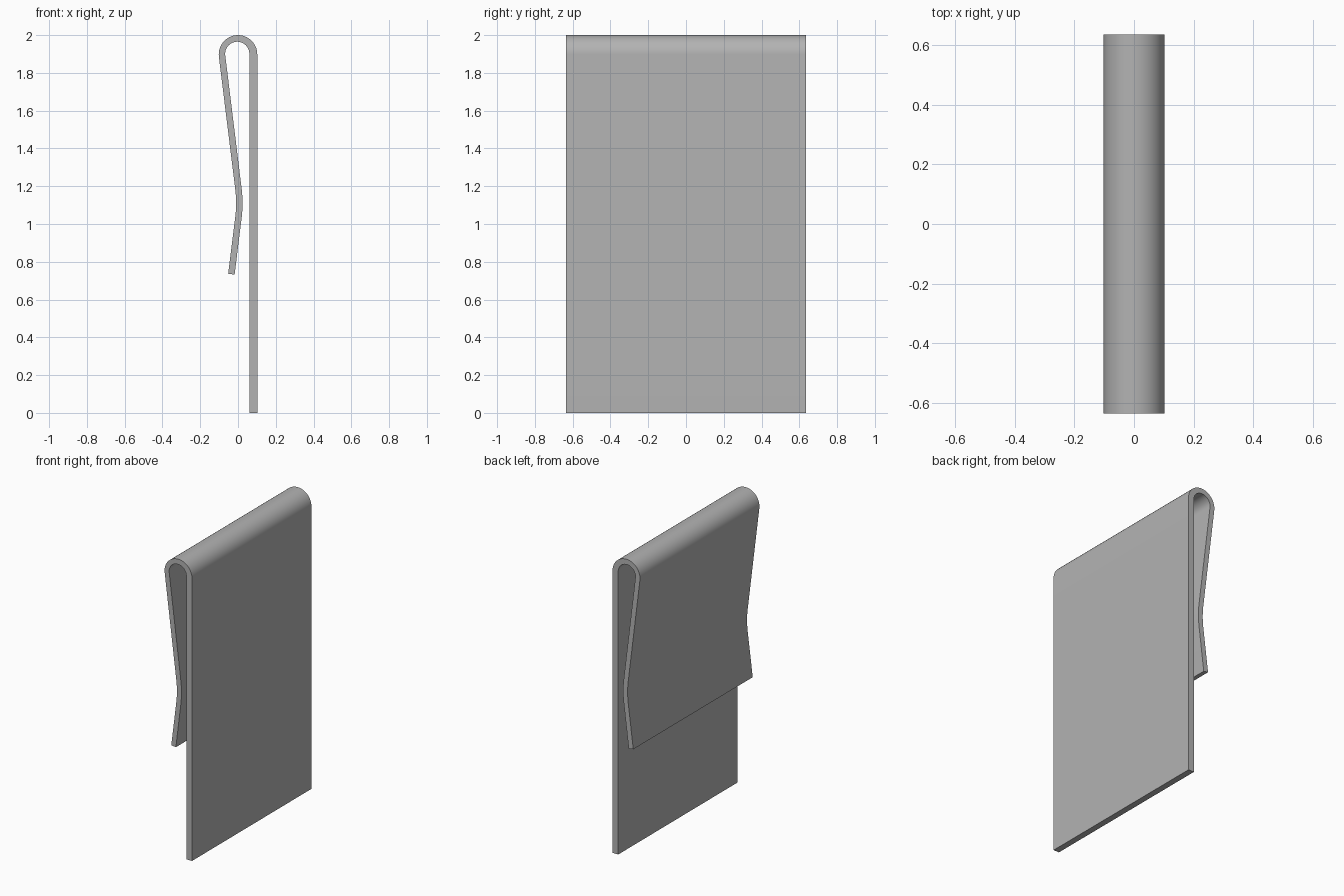
import bpy, bmesh
from math import sin, cos, radians, pi

HALF_WIDTH = 0.634

if "Cube" in bpy.data.objects:
    bpy.data.objects.remove(bpy.data.objects["Cube"], do_unlink=True)

metal = bpy.data.materials.new("grey metal")
metal.use_nodes = True
grey = (0.45, 0.45, 0.45, 1)
metal.diffuse_color = grey
metal.node_tree.nodes["Principled BSDF"].inputs["Base Color"].default_value = grey


def arc(cx, cz, r, start, end, steps):
    """Points on a circle in the x-z plane, angles in degrees."""
    angles = [radians(start + (end - start) * i / steps) for i in range(steps + 1)]
    return [(cx + r * cos(a), cz + r * sin(a)) for a in angles]


# Side profile: outer skin from the plate foot over the fold to the arm tip,
# then the inner skin back again
TILT = 7.2
outer = [(0.102, 0)]
outer += arc(0, 1.898, 0.102, 0, 180 + TILT, 32)
outer += arc(-0.61, 1.11, 0.6, TILT, -TILT, 8)
outer += [(-0.052, 0.737)]
inner = [(-0.018, 0.732)]
inner += arc(-0.61, 1.11, 0.634, -TILT, TILT, 8)
inner += arc(-0.004, 1.901, 0.064, 180 + TILT, 0, 32)
inner += [(0.06, 0)]

# Extrude the profile across the width
bm = bmesh.new()
face = bm.faces.new([bm.verts.new((x, -HALF_WIDTH, z)) for x, z in outer + inner])
result = bmesh.ops.extrude_face_region(bm, geom=[face])
moved = [v for v in result["geom"] if isinstance(v, bmesh.types.BMVert)]
bmesh.ops.translate(bm, verts=moved, vec=(0, 2 * HALF_WIDTH, 0))
bmesh.ops.recalc_face_normals(bm, faces=bm.faces)
mesh = bpy.data.meshes.new("folded_clip")
bm.to_mesh(mesh)
bm.free()

clip = bpy.data.objects.new("folded_clip", mesh)
bpy.context.collection.objects.link(clip)
mesh.materials.append(metal)

# Smooth bends, sharp rims
bpy.ops.object.select_all(action="DESELECT")
clip.select_set(True)
bpy.context.view_layer.objects.active = clip
bpy.ops.object.shade_smooth_by_angle(angle=radians(30))
